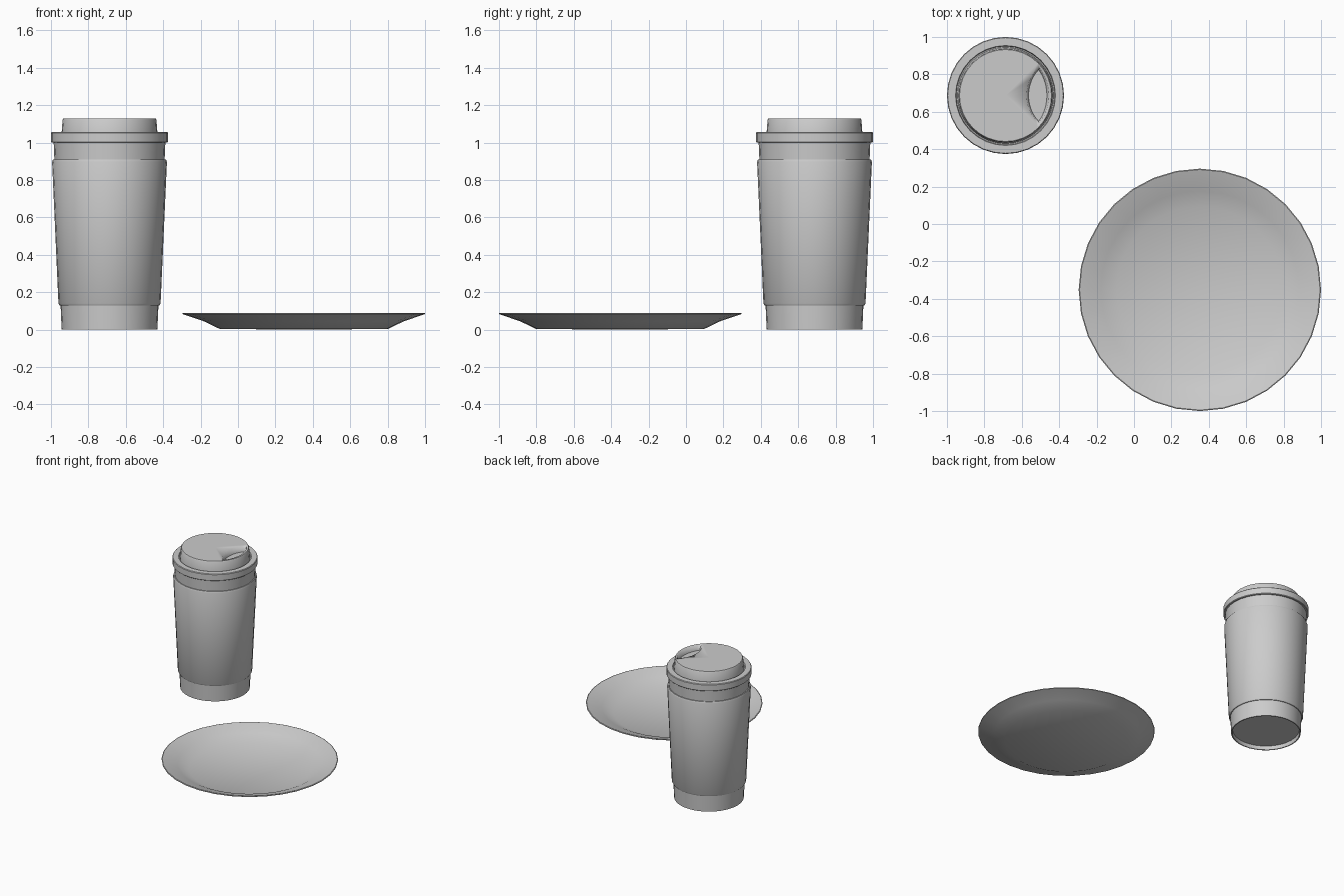
import bpy, bmesh
from math import sin, cos, pi, radians

if "Cube" in bpy.data.objects:
    bpy.data.objects.remove(bpy.data.objects["Cube"])

SEGS = 32
CUP = (-0.687, 0.687, 0)
PLATE = (0.352, -0.352, 0)


def finish(name, bm, loc, smooth=35):
    bmesh.ops.recalc_face_normals(bm, faces=bm.faces)
    me = bpy.data.meshes.new(name)
    bm.to_mesh(me)
    bm.free()
    ob = bpy.data.objects.new(name, me)
    bpy.context.collection.objects.link(ob)
    ob.location = loc
    bpy.ops.object.select_all(action='DESELECT')
    ob.select_set(True)
    bpy.context.view_layer.objects.active = ob
    bpy.ops.object.shade_smooth_by_angle(angle=radians(smooth))
    return ob


def lathe(name, profile, loc, closed=False):
    """Revolve (radius, z) points about z; radius 0 becomes a pole."""
    bm = bmesh.new()
    rings = []
    for r, z in profile:
        if r == 0:
            rings.append([bm.verts.new((0, 0, z))] * SEGS)
        else:
            rings.append([bm.verts.new((r * cos(2 * pi * i / SEGS), r * sin(2 * pi * i / SEGS), z))
                          for i in range(SEGS)])
    pairs = list(zip(rings, rings[1:]))
    if closed:
        pairs.append((rings[-1], rings[0]))
    for a, b in pairs:
        for i in range(SEGS):
            j = (i + 1) % SEGS
            bm.faces.new(dict.fromkeys((a[i], a[j], b[j], b[i])))
    return finish(name, bm, loc)


# Paper cup with recessed base and hollow inside
lathe("cup", [(0, 0.03), (0.245, 0.03), (0.248, 0), (0.256, 0), (0.299, 1.01),
              (0.290, 1.01), (0.250, 0.04), (0, 0.04)], CUP)

# Heat sleeve wrapped round the cup, with bevelled ends
lathe("sleeve", [(0.260, 0.13), (0.267, 0.13), (0.273, 0.14), (0.307, 0.897),
                 (0.302, 0.91), (0.293, 0.91)], CUP, closed=True)

# Lid: rim, groove and raised top
lid = lathe("lid", [(0, 1.0), (0.309, 1.0), (0.313, 1.004), (0.313, 1.051), (0.309, 1.056),
                    (0.267, 1.056), (0.263, 1.04), (0.257, 1.04), (0.251, 1.122),
                    (0.246, 1.13), (0, 1.13)], CUP)

# Lens-shaped sip pocket with tapered walls
lens = [(0.232 * cos(radians(a)), 0.232 * sin(radians(a)))
        for a in [-39.7 + 79.4 * i / 12 for i in range(13)]]
lens += [(0.3125 - 0.2 * cos(radians(a)), 0.2 * sin(radians(a)))
         for a in [47.7 - 95.4 * i / 12 for i in range(1, 12)]]
bm = bmesh.new()
loops = [[bm.verts.new((0.172 + (x - 0.172) * sx, y * sy, z)) for x, y in lens]
         for z, sx, sy in ((1.088, 0.82, 0.93), (1.13, 1, 1), (1.16, 1, 1))]
for a, b in zip(loops, loops[1:]):
    for i in range(len(a)):
        j = (i + 1) % len(a)
        bm.faces.new((a[i], a[j], b[j], b[i]))
bm.faces.new(loops[0])
bm.faces.new(loops[-1])
cutter = finish("sip_pocket_cutter", bm, CUP)
cutter.hide_render = True
cutter.hide_set(True)
cut = lid.modifiers.new("sip_pocket", 'BOOLEAN')
cut.operation = 'DIFFERENCE'
cut.solver = 'EXACT'
cut.object = cutter
lid.modifiers.move(len(lid.modifiers) - 1, 0)

# Shallow plate with flared rim
lathe("plate", [(0, 0), (0.45, 0.004), (0.535, 0.045), (0.647, 0.083), (0.648, 0.088),
                (0.643, 0.090), (0.53, 0.054), (0.445, 0.013), (0, 0.010)], PLATE)
